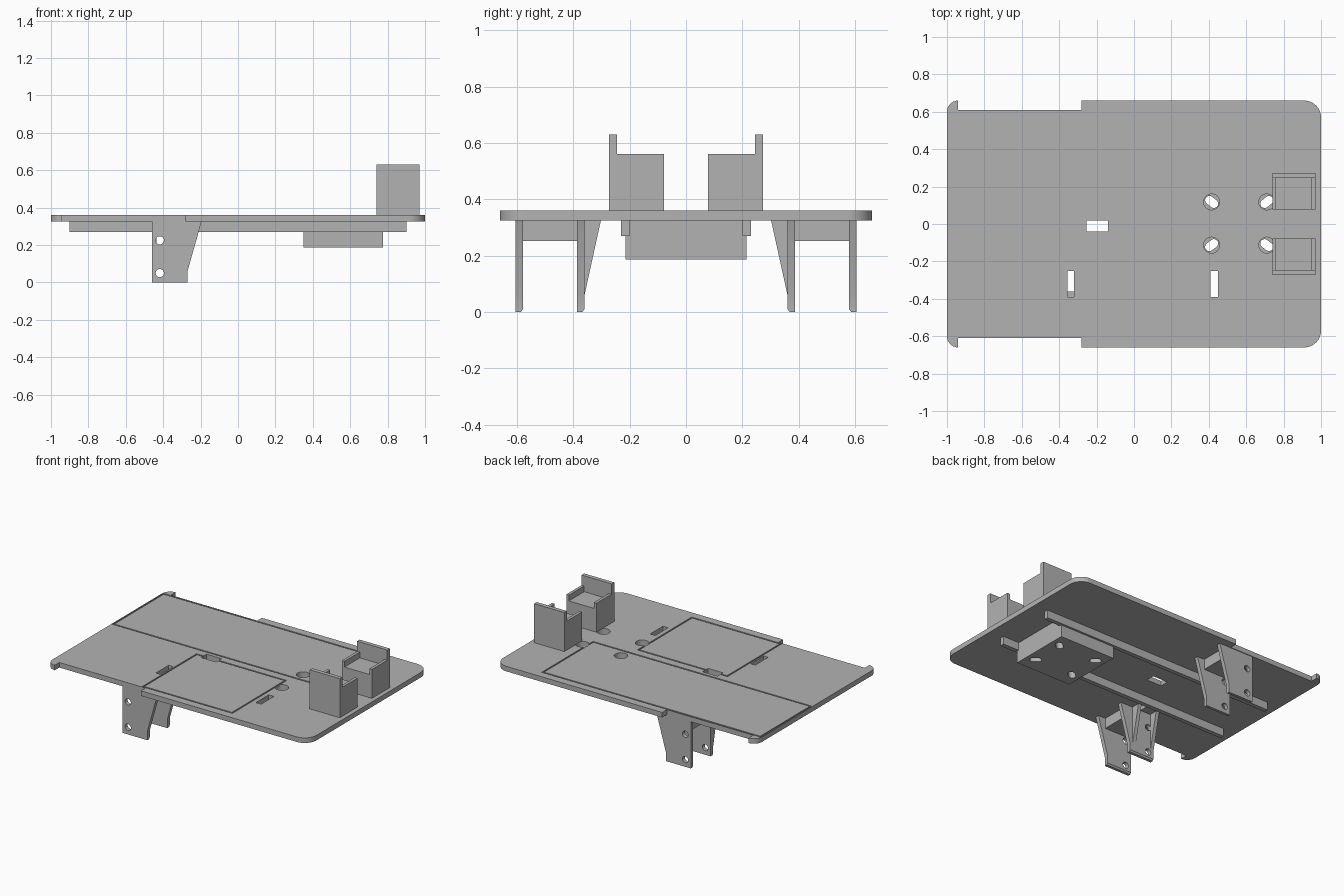
import bpy, bmesh, math
from mathutils import Vector

cube = bpy.data.objects.get("Cube")
if cube:
    bpy.data.objects.remove(cube, do_unlink=True)

grey = bpy.data.materials.new("plain grey")
grey.use_nodes = True
COLOUR = (0.45, 0.45, 0.45, 1)
grey.diffuse_color = COLOUR
grey.node_tree.nodes["Principled BSDF"].inputs["Base Color"].default_value = COLOUR

PLACE = {"x": lambda u, v, w: (w, u, v),
         "y": lambda u, v, w: (u, w, v),
         "z": lambda u, v, w: (u, v, w)}


def prism(name, points, axis, low, high):
    """Extrude a flat outline along an axis."""
    bm = bmesh.new()
    rings = [[bm.verts.new(PLACE[axis](u, v, w)) for u, v in points] for w in (low, high)]
    bm.faces.new(rings[0])
    bm.faces.new(rings[1])
    n = len(points)
    for i in range(n):
        j = (i + 1) % n
        bm.faces.new((rings[0][i], rings[0][j], rings[1][j], rings[1][i]))
    bmesh.ops.recalc_face_normals(bm, faces=bm.faces)
    mesh = bpy.data.meshes.new(name)
    bm.to_mesh(mesh)
    bm.free()
    mesh.materials.append(grey)
    obj = bpy.data.objects.new(name, mesh)
    bpy.context.collection.objects.link(obj)
    return obj


def box(name, x0, x1, y0, y1, z0, z1):
    return prism(name, [(x0, y0), (x1, y0), (x1, y1), (x0, y1)], "z", z0, z1)


def arc(cx, cy, r, start, end, steps=10):
    angles = [math.radians(start + (end - start) * i / steps) for i in range(steps + 1)]
    return [(cx + r * math.cos(a), cy + r * math.sin(a)) for a in angles]


def cut(obj, cutters):
    """Subtract each cutter, then remove it."""
    for cutter in cutters:
        cutter.hide_render = True
        mod = obj.modifiers.new("cut", "BOOLEAN")
        mod.operation = "DIFFERENCE"
        mod.solver = "EXACT"
        mod.object = cutter
    bpy.context.view_layer.update()
    graph = bpy.context.evaluated_depsgraph_get()
    mesh = bpy.data.meshes.new_from_object(obj.evaluated_get(graph))
    obj.modifiers.clear()
    obj.data = mesh
    for cutter in cutters:
        bpy.data.objects.remove(cutter, do_unlink=True)


def smooth(obj):
    bpy.ops.object.select_all(action="DESELECT")
    obj.select_set(True)
    bpy.context.view_layer.objects.active = obj
    bpy.ops.object.shade_smooth_by_angle(angle=math.radians(30))


BOTTOM, TOP = 0.325, 0.36

# Deck with rounded corners and a long notch on each side
half = [(1, 0)] + arc(0.91, 0.57, 0.09, 0, 90)
half += [(-0.28, 0.66), (-0.28, 0.61), (-0.94, 0.61), (-0.94, 0.66)]
half += arc(-0.94, 0.60, 0.06, 90, 180)[1:]
outline = half + [(-1, 0)] + [(x, -y) for x, y in reversed(half[1:])]
deck = prism("deck", outline, "z", BOTTOM, TOP)


# Finger slots and shallow seams around two lids
def deck_cutters():
    cutters = []
    for x0, x1, y0, y1 in ((-0.255, -0.14, -0.04, 0.02),
                           (-0.355, -0.32, -0.39, -0.25),
                           (0.41, 0.45, -0.39, -0.25)):
        cutters.append(box("slot_cutter", x0, x1, y0, y1, 0.3, 0.4))
    w, floor = 0.01, TOP - 0.007
    for x0, x1, y0, y1 in ((-0.31, 0.38, -0.605, -0.01), (-0.995, 0.68, 0.045, 0.605)):
        for a, b, c, d in ((x0, x1, y0, y0 + w), (x0, x1, y1 - w, y1),
                           (x0, x0 + w, y0, y1), (x1 - w, x1, y0, y1)):
            cutters.append(box("seam_cutter", a, b, c, d, floor, 0.4))
    return cutters


# Counterbores with radial slots below them
def screw_cutters():
    cutters = []
    for x in (0.415, 0.71):
        for y in (-0.113, 0.118):
            cutters.append(prism("bore_cutter", arc(x, y, 0.043, 0, 337.5, 15), "z", 0.24, 0.4))
            out = Vector((x - 0.5625, y)).normalized() * 0.015
            turn = math.degrees(math.atan2(out.y, out.x))
            slot = arc(x + out.x, y + out.y, 0.023, turn - 90, turn + 90)
            slot += arc(x - out.x, y - out.y, 0.023, turn + 90, turn + 270)
            cutters.append(prism("screw_cutter", slot, "z", 0.1, 0.3))
    return cutters


cut(deck, deck_cutters() + screw_cutters())
smooth(deck)

# Mounting block under the deck
block = box("mounting_block", 0.35, 0.775, -0.215, 0.215, 0.187, BOTTOM)
cut(block, screw_cutters())
smooth(block)

# Paired parts on both sides
for side, s in (("left", 1), ("right", -1)):
    box(side + "_rail", -0.9, 0.9, s * 0.2, s * 0.23, 0.27, BOTTOM)

    # Cradle post: low lips around a floor and a tall outer wall
    cradle = [(0.74, TOP), (0.97, TOP), (0.97, 0.56), (0.95, 0.56),
              (0.95, 0.52), (0.76, 0.52), (0.76, 0.56), (0.74, 0.56)]
    prism(side + "_cradle", cradle, "y", s * 0.078, s * 0.245)
    box(side + "_cradle_wall", 0.74, 0.97, s * 0.245, s * 0.273, TOP, 0.63)

    # Tapered leg plates, each with two bolt holes and a chamfered foot
    profile = [(-0.46, 0), (-0.27, 0), (-0.27, 0.06), (-0.195, BOTTOM), (-0.46, BOTTOM)]
    for part, y in (("outer", 0.578), ("inner", 0.36)):
        leg = prism(f"{side}_{part}_leg", profile, "y", s * y, s * (y + 0.027))
        cutters = [prism("bolt_cutter", arc(-0.418, z, 0.022, 0, 345, 23), "y",
                         s * (y - 0.05), s * (y + 0.08)) for z in (0.05, 0.225)]
        chamfer = [(s * (y - 0.01), -0.01), (s * (y + 0.015), -0.01), (s * (y - 0.01), 0.025)]
        cutters.append(prism("foot_cutter", chamfer, "x", -0.6, -0.1))
        cut(leg, cutters)
        smooth(leg)

    # Spacer between the leg plates and gussets on the inner one
    box(side + "_leg_spacer", -0.45, -0.25, s * 0.387, s * 0.578, 0.253, BOTTOM)
    for name, x in (("front", -0.315), ("rear", -0.46)):
        prism(f"{side}_{name}_gusset", [(s * 0.36, 0.06), (s * 0.36, BOTTOM), (s * 0.302, BOTTOM)],
              "x", x, x + 0.025)
